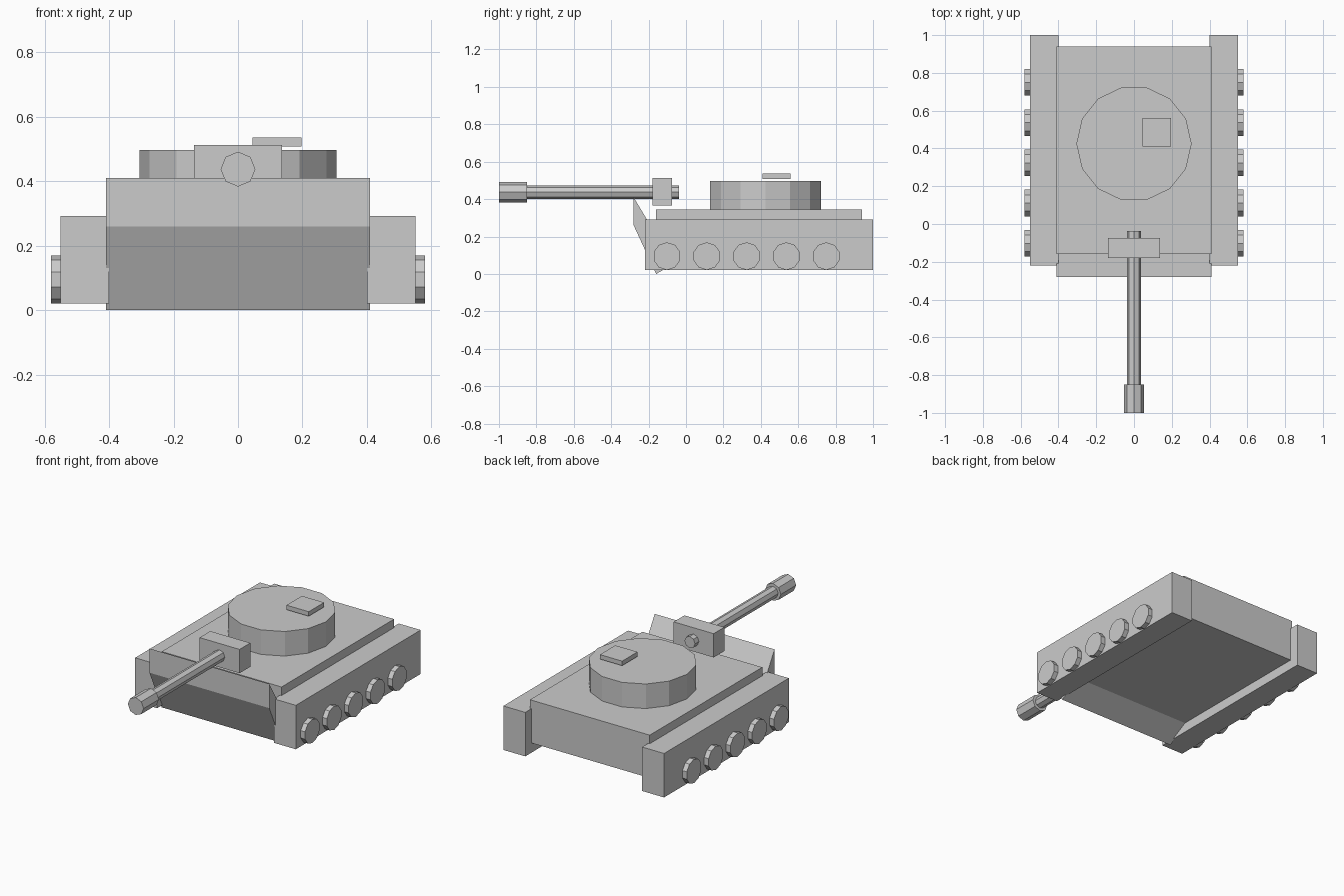
import bpy, bmesh, math
from mathutils import Matrix, Vector

if "Cube" in bpy.data.objects:
    bpy.data.objects.remove(bpy.data.objects["Cube"])

GREY = (0.6, 0.6, 0.6, 1)
grey = bpy.data.materials.new("plain grey")
grey.use_nodes = True
grey.diffuse_color = GREY
for node in grey.node_tree.nodes:
    if node.type == 'BSDF_PRINCIPLED':
        node.inputs["Base Color"].default_value = GREY


def finish(name, bm):
    bmesh.ops.recalc_face_normals(bm, faces=bm.faces)
    mesh = bpy.data.meshes.new(name)
    bm.to_mesh(mesh)
    bm.free()
    mesh.materials.append(grey)
    obj = bpy.data.objects.new(name, mesh)
    bpy.context.collection.objects.link(obj)
    return obj


def box(name, low, high):
    low, high = Vector(low), Vector(high)
    bm = bmesh.new()
    matrix = Matrix.Translation((low + high) / 2) @ Matrix.Diagonal((high - low).to_4d())
    bmesh.ops.create_cube(bm, size=1, matrix=matrix)
    return finish(name, bm)


def cylinder(name, start, end, radius, sides, first_corner):
    """Flat-sided cylinder between two points; first_corner is a direction."""
    start, end = Vector(start), Vector(end)
    axis = (end - start).normalized()
    u = Vector(first_corner)
    v = axis.cross(u)
    bm = bmesh.new()
    ring = []
    for i in range(sides):
        a = math.tau * i / sides
        ring.append(bm.verts.new(start + radius * (math.cos(a) * u + math.sin(a) * v)))
    base = bm.faces.new(ring)
    top = bmesh.ops.extrude_face_region(bm, geom=[base], use_keep_orig=True)["geom"]
    bmesh.ops.translate(bm, vec=end - start,
                        verts=[e for e in top if isinstance(e, bmesh.types.BMVert)])
    return finish(name, bm)


def prism(name, profile, half_width):
    """Side profile of (y, z) points extruded across x."""
    bm = bmesh.new()
    face = bm.faces.new([bm.verts.new((-half_width, y, z)) for y, z in profile])
    top = bmesh.ops.extrude_face_region(bm, geom=[face], use_keep_orig=True)["geom"]
    bmesh.ops.translate(bm, vec=(2 * half_width, 0, 0),
                        verts=[e for e in top if isinstance(e, bmesh.types.BMVert)])
    return finish(name, bm)


# Hull and sloped nose plate
box("hull", (-0.41, -0.16, 0.08), (0.41, 0.94, 0.345))
prism("nose_plate", [(-0.28, 0.41), (-0.28, 0.26), (-0.16, 0.0),
                     (0.02, 0.1), (-0.16, 0.21)], 0.41)

# Tracks and road wheels on both sides
for side, s in (("left", 1), ("right", -1)):
    xs = sorted((0.40 * s, 0.55 * s))
    box(side + "_track", (xs[0], -0.22, 0.02), (xs[1], 1.0, 0.292))
    for i in range(5):
        y = -0.102 + 0.213 * i
        cylinder(f"{side}_wheel_{i + 1}", (0.52 * s, y, 0.095), (0.58 * s, y, 0.095),
                 0.074, 10, (0, 0, 1))

# Turret and roof hatch
cylinder("turret", (0, 0.425, 0.34), (0, 0.425, 0.497), 0.305, 14, (1, 0, 0))
box("hatch", (0.045, 0.41, 0.508), (0.197, 0.56, 0.536))

# Gun
box("mantlet", (-0.137, -0.18, 0.365), (0.137, -0.075, 0.512))
cylinder("barrel", (0, -0.98, 0.437), (0, -0.037, 0.437), 0.036, 8, (0, 0, 1))
cylinder("muzzle", (0, -1.0, 0.437), (0, -0.85, 0.437), 0.054, 8, (0, 0, 1))
